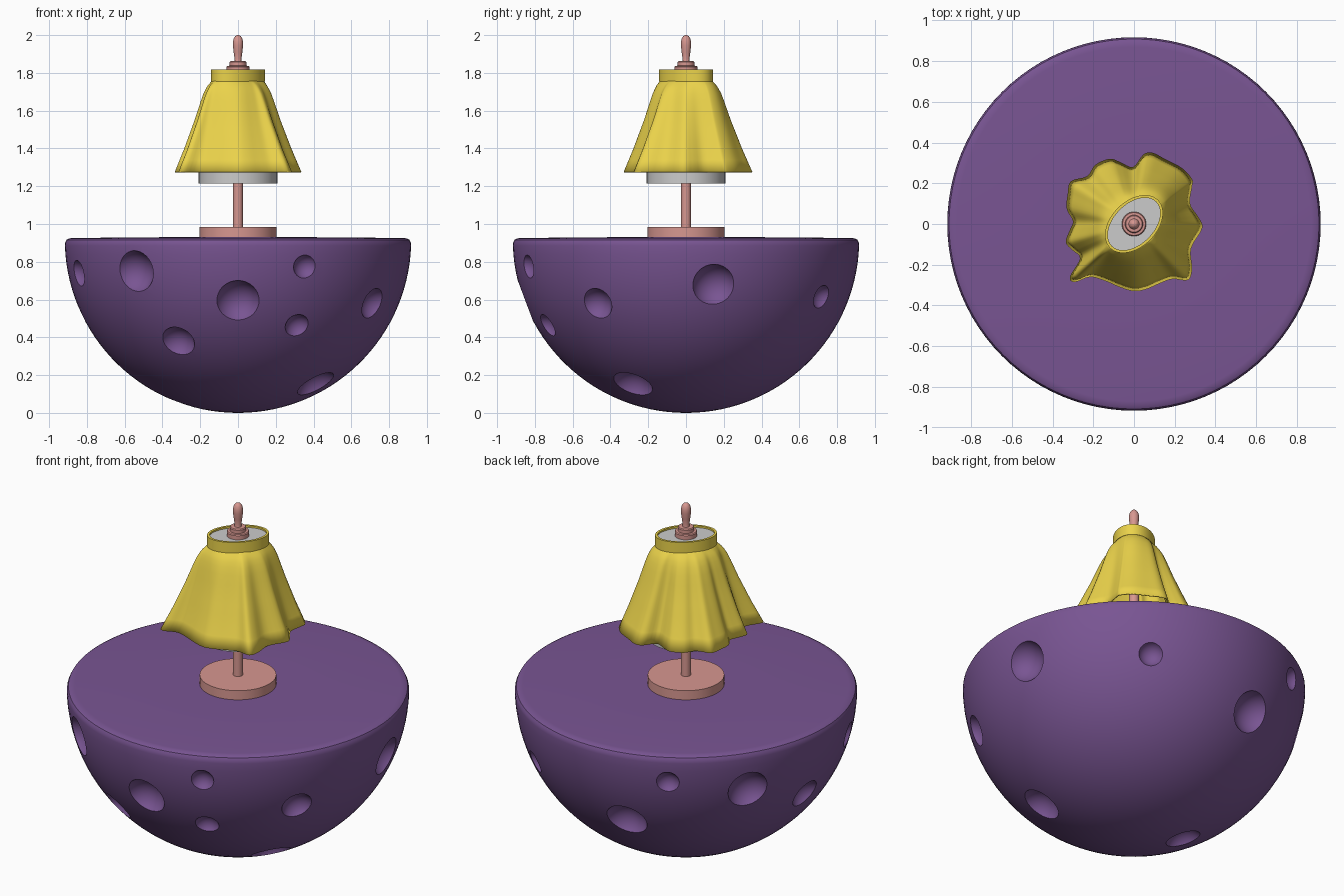
import bpy, bmesh, math
from mathutils import Vector, Matrix

if "Cube" in bpy.data.objects:
    bpy.data.objects.remove(bpy.data.objects["Cube"])


def material(name, rgb):
    m = bpy.data.materials.new(name)
    m.diffuse_color = (*rgb, 1)
    m.use_nodes = True
    m.node_tree.nodes["Principled BSDF"].inputs["Base Color"].default_value = m.diffuse_color
    return m


PURPLE = material("purple", (0.19, 0.09, 0.29))
YELLOW = material("yellow", (0.83, 0.65, 0.07))
PINK = material("pink", (0.68, 0.31, 0.28))


def finish(name, bm, mat=None, angle=35):
    bmesh.ops.recalc_face_normals(bm, faces=bm.faces)
    me = bpy.data.meshes.new(name)
    bm.to_mesh(me)
    bm.free()
    ob = bpy.data.objects.new(name, me)
    bpy.context.collection.objects.link(ob)
    if mat:
        me.materials.append(mat)
    smooth(ob, angle)
    return ob


def smooth(ob, angle=35):
    bpy.ops.object.select_all(action='DESELECT')
    ob.select_set(True)
    bpy.context.view_layer.objects.active = ob
    bpy.ops.object.shade_smooth_by_angle(angle=math.radians(angle))


def loft(bm, rings, cap=True, loop=False):
    """Skin a stack of equal-length closed rings of points."""
    vs = [[bm.verts.new(p) for p in r] for r in rings]
    n = len(vs[0])
    pairs = list(zip(vs, vs[1:])) + ([(vs[-1], vs[0])] if loop else [])
    for a, b in pairs:
        for i in range(n):
            j = (i + 1) % n
            bm.faces.new((a[i], a[j], b[j], b[i]))
    if cap:
        bm.faces.new(vs[0])
        bm.faces.new(vs[-1])


def ellipse(a, b, z, n=64):
    """Ring whose long axis lies on the x = y diagonal."""
    c = math.sqrt(0.5)
    out = []
    for i in range(n):
        t = math.tau * i / n
        u, v = a * math.cos(t), b * math.sin(t)
        out.append((c * (u - v), c * (u + v), z))
    return out


def lathe(name, profile, mat=None, n=48, angle=35):
    bm = bmesh.new()
    loft(bm, [ellipse(r, r, z, n) for r, z in profile])
    return finish(name, bm, mat, angle)


# Half-moon base: hemisphere with a rounded rim and a nearly flat top
R, CZ = 0.917, 0.917
prof = [(max(R * math.sin(t), 0.004), CZ - R * math.cos(t))
        for t in [math.radians(88) * i / 30 for i in range(31)]]
prof += [(0.915, 0.902), (0.908, 0.916), (0.893, 0.924), (0.87, 0.926), (0.4, 0.93), (0.004, 0.932)]
moon = lathe("cratered_base", prof, PURPLE, 96)

# Craters: (direction x, y, z position, rim radius)
CRATERS = [(-0.84, -0.31, 0.74, 0.07), (-0.54, -0.72, 0.75, 0.11), (0, -0.855, 0.595, 0.112),
           (0.35, -0.83, 0.775, 0.062), (0.31, -0.73, 0.465, 0.065), (-0.315, -0.67, 0.38, 0.09),
           (0.71, -0.466, 0.58, 0.085), (0.41, -0.28, 0.155, 0.108), (0.87, 0.145, 0.68, 0.11),
           (0.483, 0.715, 0.615, 0.064), (-0.435, 0.79, 0.77, 0.062), (-0.159, 0.779, 0.468, 0.115),
           (-0.742, 0.483, 0.69, 0.112), (-0.825, 0.07, 0.53, 0.088), (-0.298, 0.053, 0.057, 0.095)]
bm = bmesh.new()
for x, y, z, r in CRATERS:
    d = Vector((x, y, z - CZ)).normalized()
    s = 1.1 * r
    c = Vector((0, 0, CZ)) + d * (math.sqrt(R * R - r * r) + math.sqrt(s * s - r * r))
    bmesh.ops.create_icosphere(bm, subdivisions=4, radius=s, matrix=Matrix.Translation(c))
cutter = finish("crater_cutter", bm, PURPLE)
cutter.hide_render = True
mod = moon.modifiers.new("craters", 'BOOLEAN')
mod.operation, mod.solver, mod.object = 'DIFFERENCE', 'EXACT', cutter
bpy.ops.object.select_all(action='DESELECT')
moon.select_set(True)
bpy.context.view_layer.objects.active = moon
bpy.ops.object.modifier_apply(modifier=mod.name)
bpy.data.objects.remove(cutter)
smooth(moon, 30)

# Stand: foot, pole and shade discs
lathe("foot", [(0.205, 0.92), (0.205, 0.985)], PINK, 64)
lathe("pole", [(0.026, 0.98), (0.026, 1.81)], PINK, 32)
lathe("lower_disc", [(0.208, 1.215), (0.208, 1.3)], None, 64)
bm = bmesh.new()
loft(bm, [ellipse(0.155, 0.1, z) for z in (1.77, 1.808)])
finish("upper_disc", bm)

# Finial on top
lathe("finial", [(0.06, 1.8), (0.06, 1.832), (0.056, 1.837), (0.044, 1.838), (0.044, 1.857),
                 (0.04, 1.862), (0.02, 1.863), (0.018, 1.875), (0.023, 1.91), (0.027, 1.945),
                 (0.027, 1.965), (0.022, 1.985), (0.013, 1.996), (0.003, 2.0)], PINK, 32)

# Collar: hollow oval band
bm = bmesh.new()
loft(bm, [ellipse(0.167, 0.112, 1.755), ellipse(0.167, 0.112, 1.818),
          ellipse(0.153, 0.098, 1.818), ellipse(0.153, 0.098, 1.755)], cap=False, loop=True)
finish("collar", bm, YELLOW)

# Draped shade: wavy hem outline blended up to the oval collar
HEM = [(.335, -.02), (.28, -.12), (.285, -.22), (.265, -.275), (.19, -.27), (.13, -.29), (.06, -.32),
       (0, -.33), (-.07, -.31), (-.14, -.28), (-.215, -.26), (-.29, -.285), (-.315, -.26),
       (-.265, -.17), (-.30, -.13), (-.335, -.09), (-.315, -.03), (-.30, .015), (-.33, .075),
       (-.325, .15), (-.31, .21), (-.23, .235), (-.19, .29), (-.12, .32), (-.07, .305), (-.005, .28),
       (.045, .34), (.09, .35), (.15, .32), (.235, .275), (.285, .22), (.285, .185), (.275, .10),
       (.315, .035)]
P = [Vector(p) for p in HEM]
hem = []
for i in range(len(P)):
    a, b, c, d = (P[(i + k) % len(P)] for k in (-1, 0, 1, 2))
    for t in (0, 0.25, 0.5, 0.75):
        hem.append(0.5 * (2 * b + (c - a) * t + (2 * a - 5 * b + 4 * c - d) * t * t
                          + (3 * b - a - 3 * c + d) * t ** 3))


def top_point(p):
    t = math.atan2(p.y, p.x) - math.pi / 4
    r = 1 / math.hypot(math.cos(t) / 0.158, math.sin(t) / 0.104)
    return p.normalized() * r


LEVELS = [(1.765, 0), (1.75, .06), (1.735, .13), (1.715, .19), (1.69, .25), (1.65, .32), (1.6, .40),
          (1.55, .48), (1.5, .57), (1.45, .66), (1.4, .75), (1.34, .87), (1.275, 1)]
bm = bmesh.new()
loft(bm, [[(*top_point(p).lerp(p, f), z) for p in hem] for z, f in LEVELS], cap=False)
skirt = finish("draped_shade", bm, YELLOW, 60)
sol = skirt.modifiers.new("thickness", 'SOLIDIFY')
sol.thickness, sol.offset = 0.006, -1
